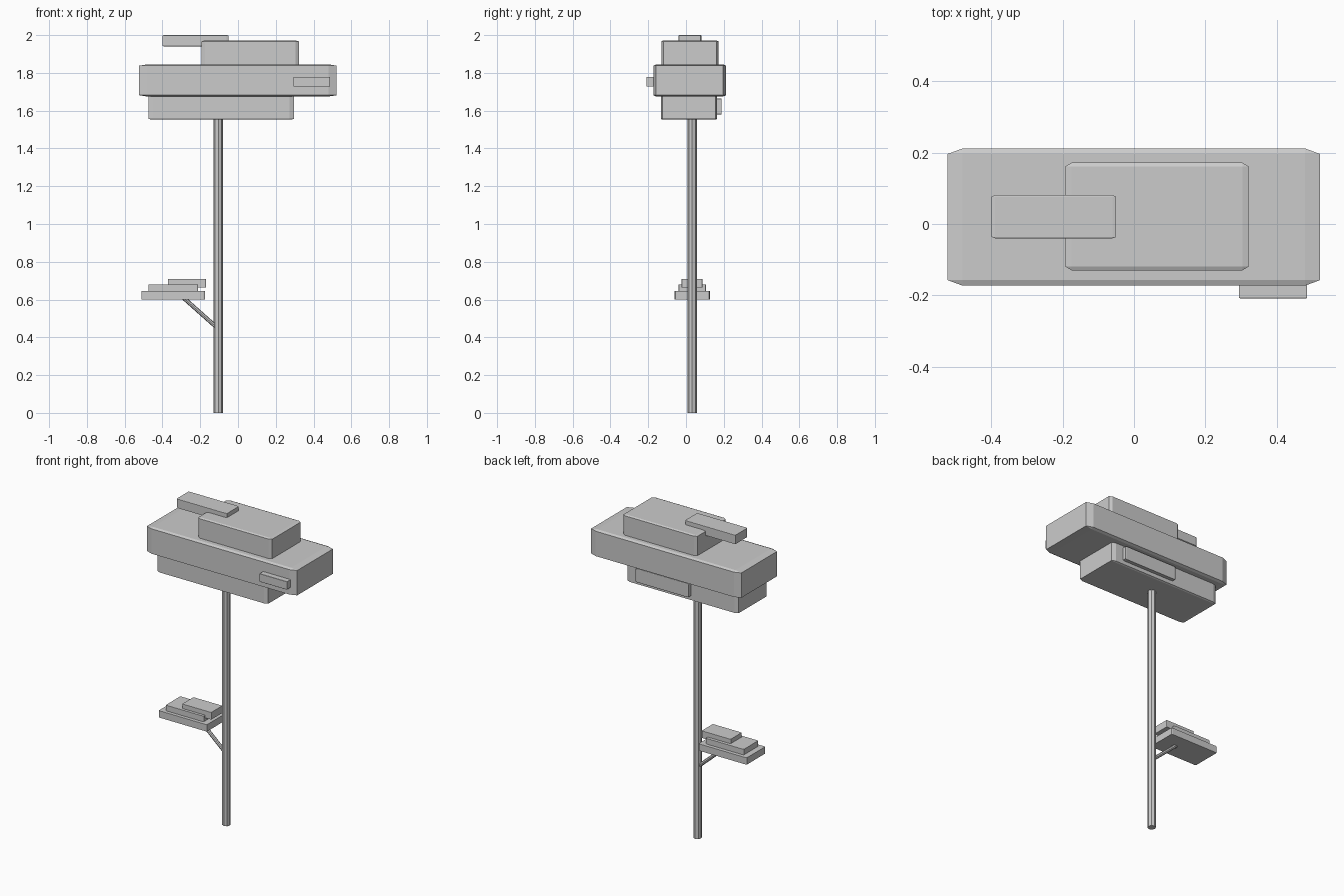
import bpy, bmesh
from mathutils import Vector

old = bpy.data.objects.get("Cube")
if old:
    bpy.data.objects.remove(old)

# Single plain grey
GREY = (0.6, 0.6, 0.6, 1.0)
grey = bpy.data.materials.new("plain_grey")
grey.use_nodes = True
grey.diffuse_color = GREY
grey.node_tree.nodes["Principled BSDF"].inputs["Base Color"].default_value = GREY


def finish(name, bm):
    mesh = bpy.data.meshes.new(name)
    bm.to_mesh(mesh)
    bm.free()
    mesh.materials.append(grey)
    obj = bpy.data.objects.new(name, mesh)
    bpy.context.collection.objects.link(obj)
    return obj


def block(name, x, y, z, chamfer=0.0):
    """Box between (min, max) pairs; the chamfer stretches with the box."""
    bm = bmesh.new()
    bmesh.ops.create_cube(bm, size=1)
    if chamfer:
        bmesh.ops.bevel(bm, geom=bm.edges[:], offset=chamfer, segments=1,
                        affect='EDGES')
    spans = (x, y, z)
    bmesh.ops.scale(bm, vec=[b - a for a, b in spans], verts=bm.verts)
    bmesh.ops.translate(bm, vec=[(a + b) / 2 for a, b in spans], verts=bm.verts)
    return finish(name, bm)


def rod(name, start, end, radius):
    """Eight-sided rod with flats facing the axes."""
    start, end = Vector(start), Vector(end)
    axis = end - start
    bm = bmesh.new()
    bmesh.ops.create_cone(bm, cap_ends=True, segments=8, radius1=radius,
                          radius2=radius, depth=axis.length)
    obj = finish(name, bm)
    obj.location = (start + end) / 2
    obj.rotation_euler = axis.to_track_quat('Z', 'Y').to_euler()
    return obj


# Trunk and side branch
rod("trunk", (-0.104, 0.033, 0), (-0.104, 0.033, 1.6), 0.0245)
rod("branch", (-0.104, 0.033, 0.445), (-0.295, 0.033, 0.615), 0.011)

# Main canopy
block("canopy_middle", (-0.523, 0.522), (-0.173, 0.212), (1.675, 1.845), 0.04)
block("canopy_top", (-0.193, 0.322), (-0.13, 0.172), (1.83, 1.972), 0.035)
block("canopy_bottom", (-0.475, 0.297), (-0.133, 0.165), (1.552, 1.69), 0.03)

# Small leaf slabs on the canopy
block("leaf_slab_top", (-0.4, -0.05), (-0.04, 0.081), (1.94, 2.0), 0.03)
block("leaf_slab_front", (0.295, 0.486), (-0.209, -0.15), (1.727, 1.778), 0.02)
block("leaf_slab_back", (-0.15, 0.22), (0.14, 0.189), (1.58, 1.665), 0.03)

# Leaf cluster on the branch
block("cluster_base", (-0.51, -0.175), (-0.06, 0.126), (0.6, 0.645), 0.02)
block("cluster_middle", (-0.475, -0.212), (-0.04, 0.105), (0.635, 0.681), 0.02)
block("cluster_top", (-0.371, -0.17), (-0.024, 0.087), (0.663, 0.71), 0.02)
